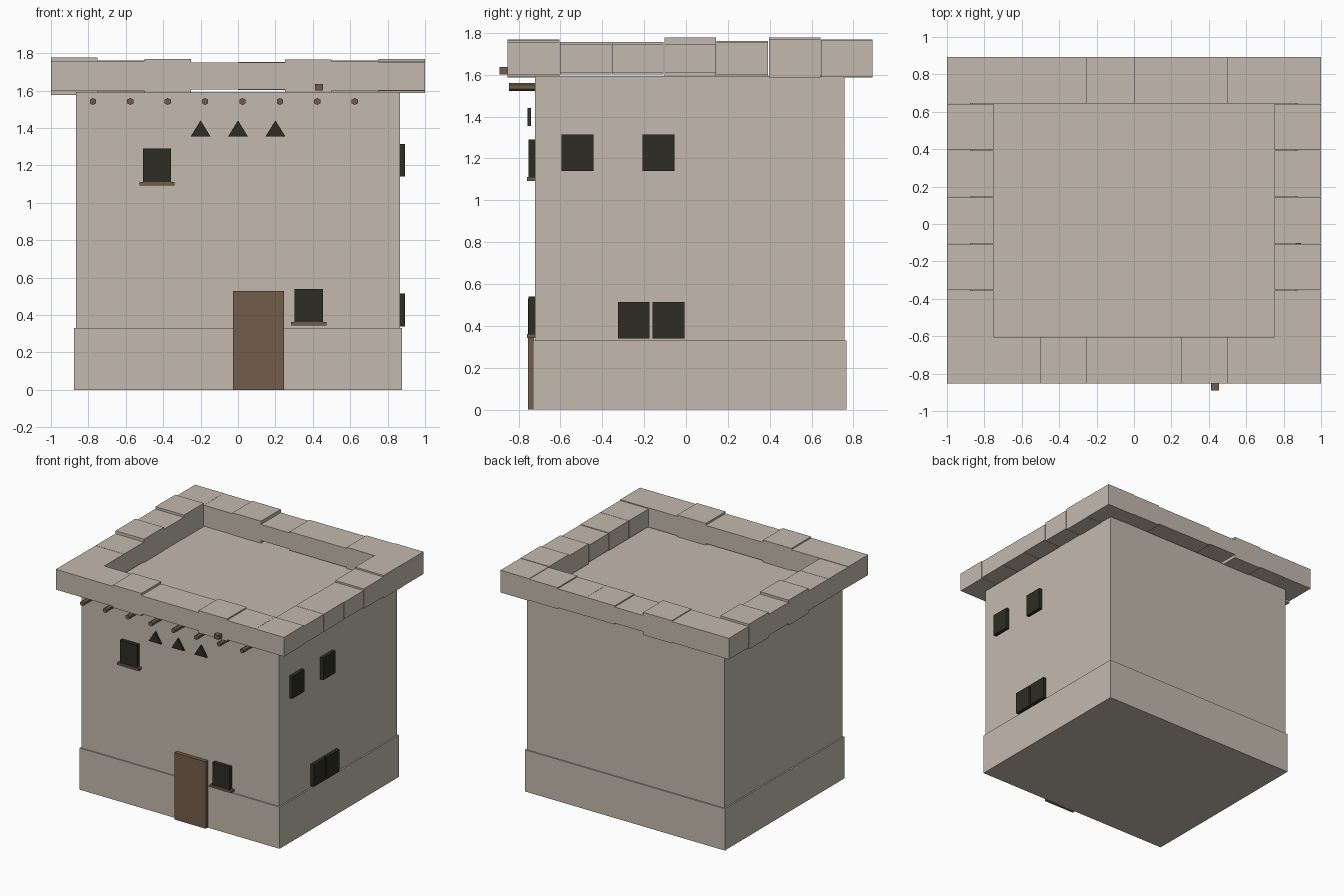
import bpy, math
from mathutils import Vector

if "Cube" in bpy.data.objects:
    bpy.data.objects.remove(bpy.data.objects["Cube"], do_unlink=True)


def material(name, rgb):
    m = bpy.data.materials.new(name)
    m.use_nodes = True
    m.diffuse_color = (*rgb, 1)
    m.node_tree.nodes["Principled BSDF"].inputs["Base Color"].default_value = (*rgb, 1)
    return m


plaster = material("warm plaster", (0.55, 0.49, 0.425))
wood = material("brown wood", (0.171, 0.109, 0.07))
dark = material("dark opening", (0.027, 0.026, 0.017))


def box(name, x, y, z, mat):
    """Box given by its (min, max) range on each axis."""
    lo, hi = Vector((x[0], y[0], z[0])), Vector((x[1], y[1], z[1]))
    bpy.ops.mesh.primitive_cube_add(size=1)
    ob = bpy.context.object
    ob.name = name
    for v in ob.data.vertices:
        v.co = (lo + hi) / 2 + v.co * (hi - lo)
    ob.data.materials.append(mat)
    return ob


def prism(name, sides, radius, depth, loc, mat, roll=0):
    """Regular prism lying along the y axis."""
    bpy.ops.mesh.primitive_cylinder_add(
        vertices=sides, radius=radius, depth=depth, location=loc,
        rotation=(math.pi / 2, roll, 0))
    ob = bpy.context.object
    ob.name = name
    ob.data.materials.append(mat)
    return ob


# Main body and thicker footing
box("footing", (-0.876, 0.876), (-0.73, 0.766), (0, 0.33), plaster)
box("walls", (-0.865, 0.865), (-0.721, 0.756), (0.33, 1.593), plaster)

# Parapet: a ring of blocks with uneven tops, each centred on the same height
MID, STEP = 1.678, 0.25


def parapet_block(name, x, y, top):
    box(name, (x, x + STEP), (y, y + STEP - 0.003), (2 * MID - top, top), plaster)


front_tops = [1.758, 1.758, 1.768, 1.75, 1.75, 1.766, 1.755, 1.754]
back_tops = [1.762, 1.761, 1.768, 1.742, 1.752, 1.753, 1.762, 1.766]
left_tops = [1.748, 1.748, 1.745, 1.757, 1.768]
right_tops = [1.756, 1.756, 1.778, 1.761, 1.778]
for i, (f, b) in enumerate(zip(front_tops, back_tops)):
    parapet_block("front_parapet", -1 + i * STEP, -0.852, f)
    parapet_block("back_parapet", -1 + i * STEP, 0.645, b)
for i, (l, r) in enumerate(zip(left_tops, right_tops)):
    y = -0.603 + i * 0.2496
    parapet_block("left_parapet", 0.75, y, l)
    parapet_block("right_parapet", -1, y, r)

# Roof beam ends and the drain spout
for i in range(8):
    prism("beam_end", 6, 0.019, 0.135, (-0.776 + i * 0.2, -0.7775, 1.542), wood)
box("drain_spout", (0.412, 0.455), (-0.89, -0.62), (1.602, 1.636), wood)

# Triangular vents, point up
for x in (-0.2, 0, 0.2):
    vent = prism("vent", 3, 1, 1, (0, 0, 0), dark)
    vent.rotation_euler = (0, 0, 0)
    mesh = vent.data
    mesh.clear_geometry()
    pts = [(x + dx, y, z) for y in (-0.757, -0.741)
           for dx, z in ((-0.053, 1.355), (0.053, 1.355), (0, 1.441))]
    mesh.from_pydata(pts, [], [(0, 1, 2), (5, 4, 3), (1, 0, 3, 4),
                               (2, 1, 4, 5), (0, 2, 5, 3)])
    mesh.update()

# Door
box("door", (-0.027, 0.247), (-0.755, -0.725), (0, 0.53), wood)

# Front windows with sills
for x, z in ((-0.433, 1.112), (0.378, 0.362)):
    box("front_window", (x - 0.076, x + 0.076), (-0.752, -0.72), (z, z + 0.178), dark)
    box("window_sill", (x - 0.094, x + 0.094), (-0.76, -0.72), (z - 0.019, z), wood)

# Side windows
for y, z in ((-0.518, 1.14), (-0.131, 1.14), (-0.25, 0.34), (-0.083, 0.34)):
    box("side_window", (0.86, 0.892), (y - 0.076, y + 0.076), (z, z + 0.175), dark)
